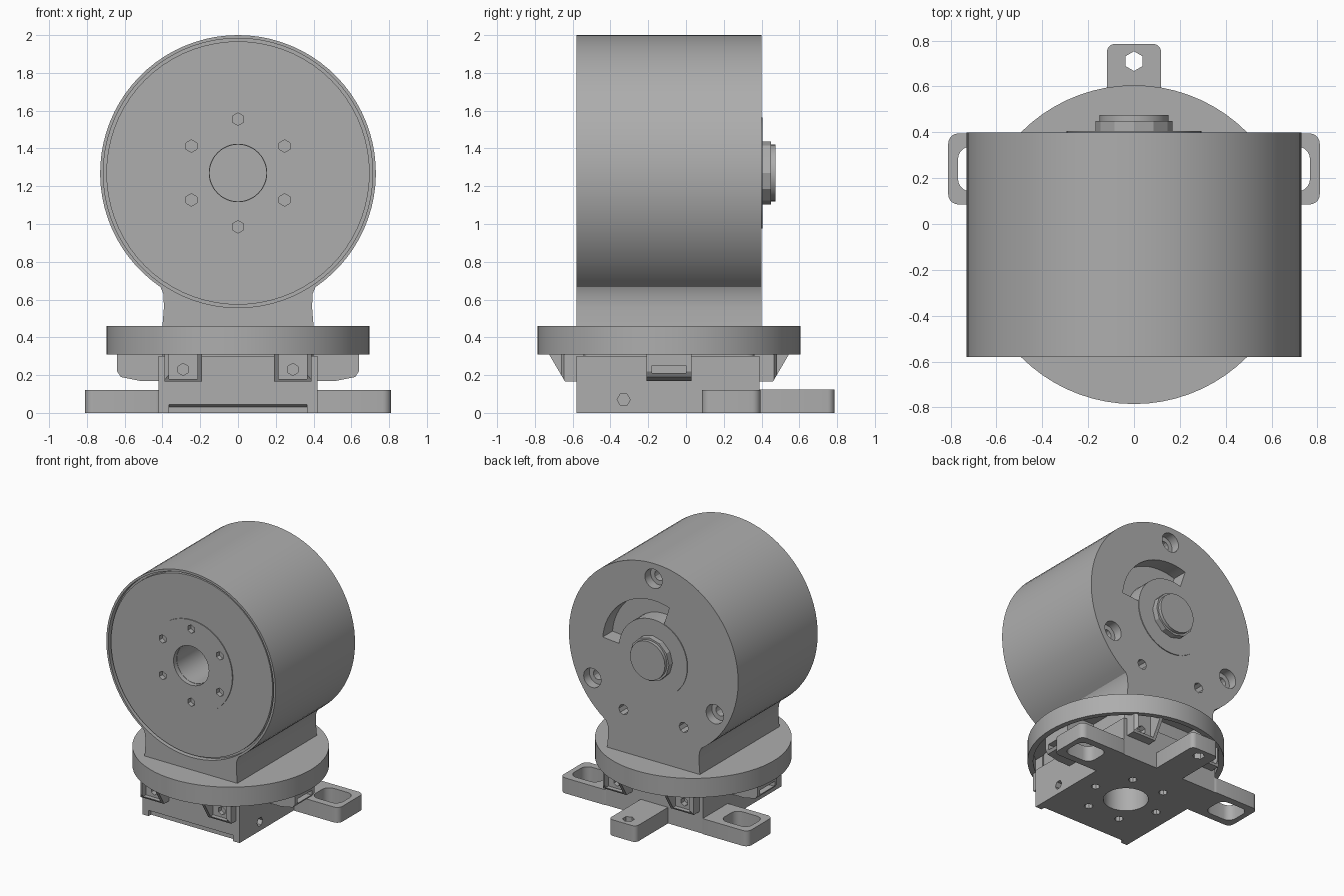
import bpy, bmesh, math
from mathutils import Vector

if "Cube" in bpy.data.objects:
    bpy.data.objects.remove(bpy.data.objects["Cube"])

grey = bpy.data.materials.new("plain_grey")
grey.use_nodes = True
GREY = (0.42, 0.42, 0.42, 1)
grey.diffuse_color = GREY
grey.node_tree.nodes["Principled BSDF"].inputs["Base Color"].default_value = GREY

# Each map turns (u, v, depth) into world space for extrusion along that axis
AXES = {"x": lambda u, v, d: (d, u, v),
        "y": lambda u, v, d: (u, d, v),
        "z": lambda u, v, d: (u, v, d)}


def prism(name, outline, axis, lo, hi):
    """Extrude a closed 2D outline along an axis."""
    bm = bmesh.new()
    place = AXES[axis]
    face = bm.faces.new([bm.verts.new(place(u, v, lo)) for u, v in outline])
    top = bmesh.ops.extrude_face_region(bm, geom=[face])["geom"]
    shift = Vector(place(0, 0, hi - lo))
    bmesh.ops.translate(bm, vec=shift, verts=[g for g in top if isinstance(g, bmesh.types.BMVert)])
    bmesh.ops.recalc_face_normals(bm, faces=bm.faces)
    mesh = bpy.data.meshes.new(name)
    bm.to_mesh(mesh)
    bm.free()
    mesh.materials.append(grey)
    ob = bpy.data.objects.new(name, mesh)
    bpy.context.collection.objects.link(ob)
    return ob


def arc(cu, cv, r, a0, a1, n):
    return [(cu + r * math.cos(math.radians(a0 + (a1 - a0) * i / n)),
             cv + r * math.sin(math.radians(a0 + (a1 - a0) * i / n))) for i in range(n + 1)]


def disc(cu, cv, r, n=48, turn=0):
    return arc(cu, cv, r, turn, turn + 360, n)[:-1]


def sector(cu, cv, r0, r1, a0, a1, n=20):
    return arc(cu, cv, r1, a0, a1, n) + arc(cu, cv, r0, a1, a0, n)


def rect(u0, u1, v0, v1, r=0):
    if not r:
        return [(u0, v0), (u1, v0), (u1, v1), (u0, v1)]
    corners = [(u1 - r, v1 - r), (u0 + r, v1 - r), (u0 + r, v0 + r), (u1 - r, v0 + r)]
    return [p for i, (u, v) in enumerate(corners) for p in arc(u, v, r, 90 * i, 90 * i + 90, 5)]


def carve(ob, outline, axis, lo, hi, mode="DIFFERENCE"):
    """Cut (or trim) an object with a prism."""
    tool = prism("cutter", outline, axis, lo, hi)
    tool.hide_render = True
    mod = ob.modifiers.new("carve", "BOOLEAN")
    mod.operation, mod.object, mod.solver = mode, tool, "EXACT"
    bpy.ops.object.select_all(action="DESELECT")
    bpy.context.view_layer.objects.active = ob
    ob.select_set(True)
    bpy.ops.object.modifier_apply(modifier=mod.name)
    bpy.data.objects.remove(tool)


FRONT, BACK = -0.58, 0.40      # housing ends
HUB = 1.27                     # drum axis height
MID = -0.09                    # turntable centre in y

# Motor drum with flat-sided neck
right = arc(0, HUB, 0.73, -55.8, 90, 32)
half = [(0.40, 0.46), (0.392, 0.56), (0.395, 0.63)] + right
drum = prism("drum_housing", half + [(-x, z) for x, z in reversed(half[:-1])], "y", FRONT, BACK)
carve(drum, disc(0, HUB, 0.713, 72), "y", FRONT - 0.1, FRONT + 0.04)
carve(drum, disc(0, HUB, 0.15), "y", FRONT - 0.1, 0.2)

# Back face: screw counterbores, small holes, cable slot and bearing groove
for angle in (90, 210, 330):
    x, z = arc(0, HUB, 0.61, angle, angle, 1)[0]
    carve(drum, disc(x, z, 0.075, 24), "y", BACK - 0.07, BACK + 0.1)
    carve(drum, disc(x, z, 0.04, 12), "y", BACK - 0.2, BACK + 0.1)
for x in (-0.26, 0.26):
    carve(drum, disc(x, 0.79, 0.04, 8), "y", BACK - 0.15, BACK + 0.1)
carve(drum, sector(0, HUB, 0.29, 0.44, 5, 108), "y", BACK - 0.12, BACK + 0.1)
bearing = prism("bearing_plate", disc(0, HUB, 0.295), "y", BACK - 0.13, BACK + 0.006)

# Shaft end on the back
shaft = prism("shaft_cap", disc(0, HUB, 0.168, 12), "y", BACK - 0.05, BACK + 0.05)
tip = prism("shaft_tip", disc(0, HUB, 0.15), "y", BACK, BACK + 0.075)

# Front rotor lid with a bored, bolted hub
lid = prism("front_lid", disc(0, HUB, 0.697, 72), "y", FRONT + 0.01, FRONT + 0.05)
hub = prism("front_hub", disc(0, HUB, 0.355, 64), "y", FRONT + 0.02, FRONT + 0.003)
for part in (lid, hub):
    carve(part, disc(0, HUB, 0.152), "y", FRONT - 0.1, FRONT + 0.2)
    for angle in range(30, 390, 60):
        x, z = arc(0, HUB, 0.285, angle, angle, 1)[0]
        carve(part, disc(x, z, 0.033, 6, 30), "y", FRONT - 0.1, FRONT + 0.2)

# Turntable disc, hollow underneath
table = prism("turntable_disc", disc(0, MID, 0.695, 72), "z", 0.31, 0.46)
carve(table, disc(0, MID, 0.655, 72), "z", 0.2, 0.41)

# Square base block
base = prism("base_block", rect(-0.42, 0.42, FRONT, BACK - 0.01), "z", 0, 0.30)
carve(base, [(FRONT - 0.01, -0.01), (FRONT + 0.03, -0.01), (FRONT + 0.03, 0.03), (FRONT - 0.01, 0.05)],
      "x", -0.365, 0.365)
carve(base, disc(0, MID, 0.16, 32), "z", -0.1, 0.25)
for angle in range(0, 360, 60):
    x, y = arc(0, MID, 0.28, angle, angle, 1)[0]
    carve(base, disc(x, y, 0.032, 8), "z", -0.1, 0.1)
for side in (-1, 1):
    carve(base, disc(-0.33, 0.07, 0.035, 6), "x", *sorted((side * 0.36, side * 0.5)))
core = prism("base_core", rect(-0.40, 0.40, FRONT + 0.03, BACK - 0.03, 0.05), "z", 0.27, 0.42)

# Slotted mounting ears on both sides, and the rear lug
ears = []
for side, label in ((1, "left"), (-1, "right")):
    def mirrored(pts):
        return [(side * x, y) for x, y in pts]
    ear = prism(label + "_mounting_ear", mirrored(rect(0.39, 0.81, 0.085, 0.395, 0.045)), "z", 0, 0.12)
    carve(ear, mirrored(rect(0.53, 0.768, 0.14, 0.34, 0.06)), "z", -0.1, 0.3)
    ears.append(ear)
    # Side latch with a window
    latch = prism(label + "_side_latch", mirrored(
        [(0.40, 0.41), (0.40, 0.17), (0.52, 0.17), (0.62, 0.19), (0.64, 0.22), (0.64, 0.41)]),
        "y", MID - 0.12, MID + 0.12)
    carve(latch, rect(MID - 0.09, MID + 0.09, 0.21, 0.25), "x", *sorted((side * 0.45, side * 0.8)))
lug = prism("rear_lug", rect(-0.118, 0.118, 0.35, 0.785, 0.035), "z", 0, 0.125)
carve(lug, disc(0, 0.71, 0.043, 6, 30), "z", -0.1, 0.3)

# Wedge-shaped screw clips on the front and back of the base
for end, edge, label in ((-1, FRONT, "front"), (1, BACK, "back")):
    for x in (-0.29, 0.29):
        side = "left" if x > 0 else "right"
        clip = prism(label + "_" + side + "_clip", [
            (edge - end * 0.04, 0.41), (edge - end * 0.04, 0.165), (edge + end * 0.06, 0.165),
            (edge + end * 0.145, 0.31), (edge + end * 0.145, 0.41)], "x", x - 0.1, x + 0.1)
        carve(clip, disc(0, MID, 0.68, 48), "z", 0, 1, "INTERSECT")
        carve(clip, rect(x - 0.075, x + 0.075, 0.18, 0.38), "y",
              *sorted((edge + end * 0.035, edge + end * 0.3)))
        carve(clip, disc(x, 0.23, 0.032, 6, 30), "y", edge - 0.2, edge + 0.2)

# Smooth the round surfaces, keep hard edges
bpy.ops.object.select_all(action="DESELECT")
for ob in bpy.context.collection.objects:
    if ob.type == "MESH":
        ob.select_set(True)
        bpy.context.view_layer.objects.active = ob
bpy.ops.object.shade_smooth_by_angle(angle=math.radians(25))
